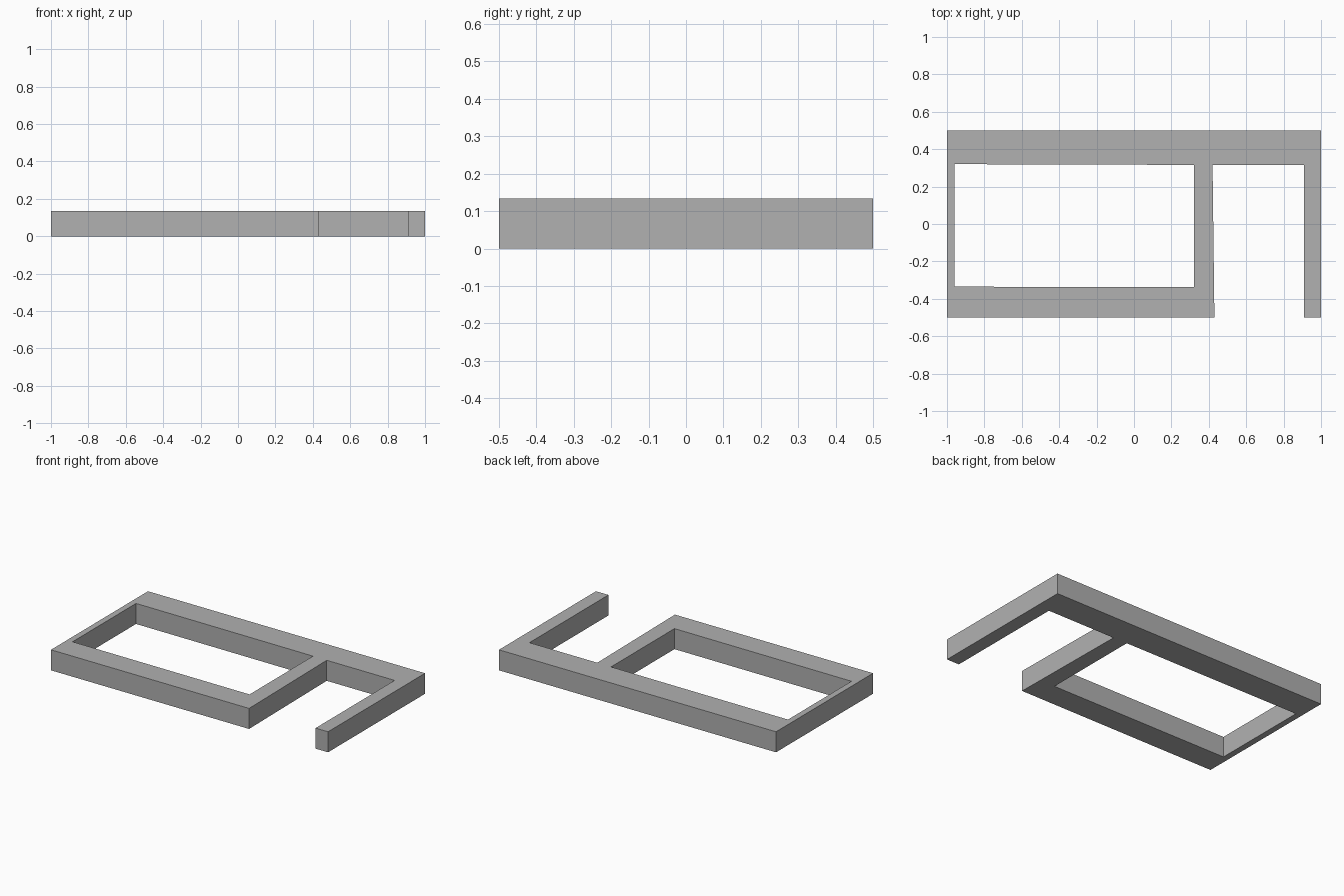
import bpy, bmesh

HEIGHT = 0.134

cube = bpy.data.objects.get("Cube")
if cube:
    bpy.data.objects.remove(cube, do_unlink=True)

grey = bpy.data.materials.new("plain_grey")
grey.use_nodes = True
colour = (0.44, 0.44, 0.44, 1)
grey.diffuse_color = colour
grey.node_tree.nodes["Principled BSDF"].inputs["Base Color"].default_value = colour

# Outer outline: closed frame on the right, open bay and arm on the left
outline = [(-1, -0.5), (0.43, -0.5), (0.42, 0.315), (0.91, 0.315),
           (0.91, -0.5), (1, -0.5), (1, 0.5), (-1, 0.5)]
# Rectangular window in the closed frame
window = [(-0.96, -0.335), (0.32, -0.338), (0.32, 0.316), (-0.96, 0.32)]


def add_loop(bm, points):
    verts = [bm.verts.new((x, y, 0)) for x, y in points]
    return [bm.edges.new((verts[i - 1], verts[i])) for i in range(len(verts))]


# Fill between the loops and raise the slab
bm = bmesh.new()
edges = add_loop(bm, outline) + add_loop(bm, window)
bmesh.ops.triangle_fill(bm, edges=edges, use_beauty=True)
raised = bmesh.ops.extrude_face_region(bm, geom=bm.faces[:], use_keep_orig=True)
top = [v for v in raised["geom"] if isinstance(v, bmesh.types.BMVert)]
bmesh.ops.translate(bm, verts=top, vec=(0, 0, HEIGHT))
bmesh.ops.recalc_face_normals(bm, faces=bm.faces[:])

mesh = bpy.data.meshes.new("wall_frame")
bm.to_mesh(mesh)
bm.free()
mesh.materials.append(grey)
frame = bpy.data.objects.new("wall_frame", mesh)
bpy.context.collection.objects.link(frame)
